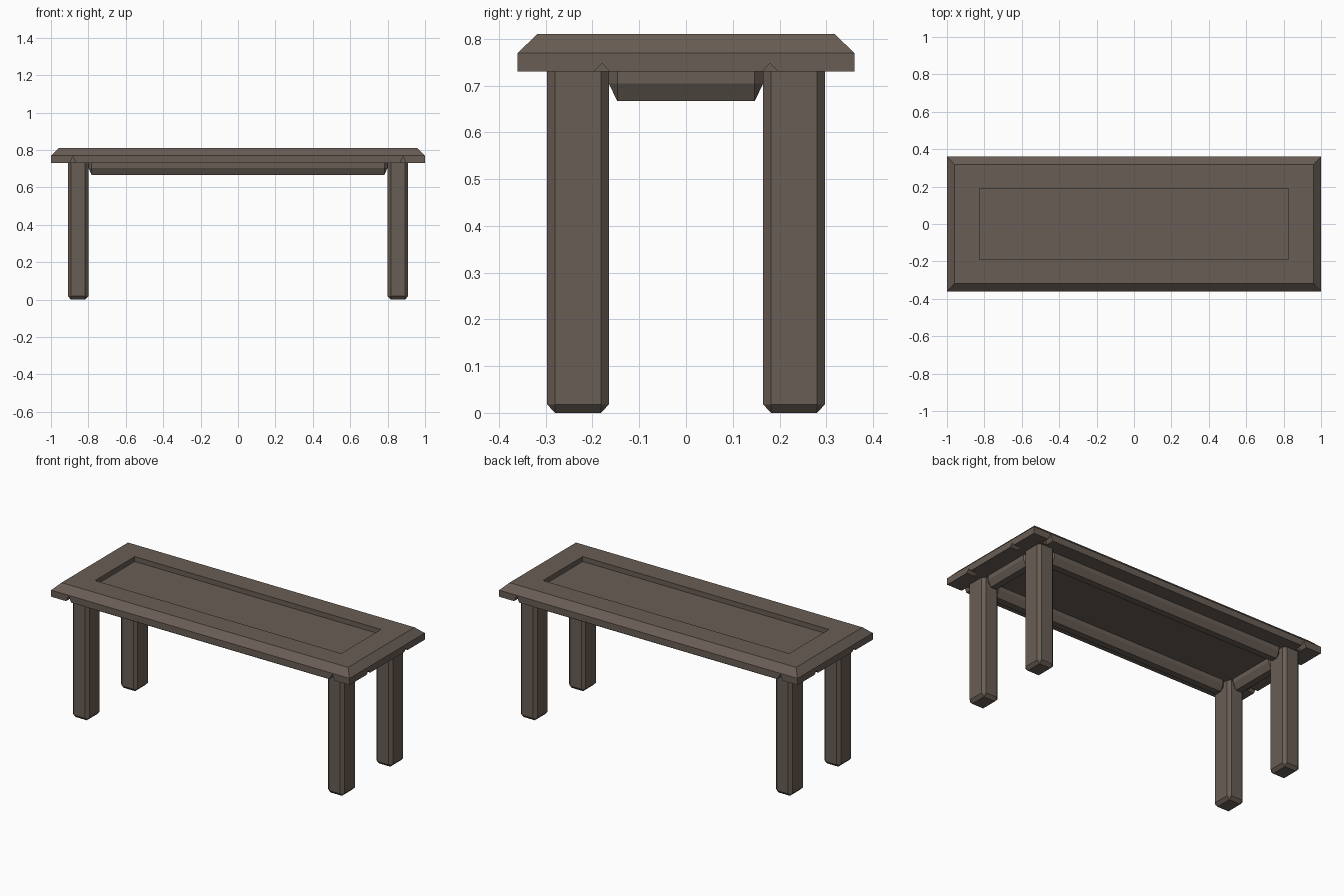
import bpy, bmesh
from mathutils import Vector

if "Cube" in bpy.data.objects:
    bpy.data.objects.remove(bpy.data.objects["Cube"])

wood = bpy.data.materials.new("dark_wood")
wood.diffuse_color = (0.14, 0.11, 0.09, 1)
wood.use_nodes = True
wood.node_tree.nodes["Principled BSDF"].inputs["Base Color"].default_value = wood.diffuse_color


def finish(name, bm):
    bmesh.ops.recalc_face_normals(bm, faces=bm.faces)
    me = bpy.data.meshes.new(name)
    bm.to_mesh(me)
    bm.free()
    me.materials.append(wood)
    ob = bpy.data.objects.new(name, me)
    bpy.context.collection.objects.link(ob)
    return ob


def chamfer_box(name, center, size, cut):
    """Box with one flat chamfer; cut is the chamfer width along each axis."""
    bm = bmesh.new()
    bmesh.ops.create_cube(bm, size=1)
    bmesh.ops.scale(bm, vec=[s / c for s, c in zip(size, cut)], verts=bm.verts)
    bmesh.ops.bevel(bm, geom=bm.edges[:], offset=1, segments=1,
                    affect='EDGES', profile=0.5)
    bmesh.ops.scale(bm, vec=cut, verts=bm.verts)
    bmesh.ops.translate(bm, vec=center, verts=bm.verts)
    return finish(name, bm)


# Table top: stacked rectangles with sloped upper edge and sunken panel
bm = bmesh.new()
rings = []
for x, y, z in [(1, .36, .73), (1, .36, .77), (.96, .318, .81),
                (.825, .19, .81), (.825, .19, .78)]:
    rings.append([bm.verts.new((sx * x, sy * y, z))
                  for sx, sy in ((-1, -1), (1, -1), (1, 1), (-1, 1))])
for a, b in zip(rings, rings[1:]):
    for i in range(4):
        j = (i + 1) % 4
        bm.faces.new((a[i], a[j], b[j], b[i]))
bm.faces.new(rings[0][::-1])
bm.faces.new(rings[-1])
top = finish("table_top", bm)

# Small triangular notches in the lower edge of the top, above the legs
bm = bmesh.new()


def notch(outer, inward, along, half, height):
    p, d, t = Vector(outer), Vector(inward), Vector(along)
    tri = [p - t * half * 1.5 - Vector((0, 0, height / 2)),
           p + t * half * 1.5 - Vector((0, 0, height / 2)),
           p + Vector((0, 0, height))]
    a = [bm.verts.new(q - d * .01) for q in tri]
    b = [bm.verts.new(q + d * .05) for q in tri]
    bm.faces.new(a)
    bm.faces.new(b[::-1])
    for i in range(3):
        j = (i + 1) % 3
        bm.faces.new((a[i], b[i], b[j], a[j]))


for sx in (-1, 1):
    for sy in (-1, 1):
        notch((sx * .883, sy * .36, .73), (0, -sy, 0), (1, 0, 0), .017, .035)
        notch((sx, sy * .18, .73), (-sx, 0, 0), (0, 1, 0), .017, .018)
cutter = finish("notch_cutter", bm)
cutter.hide_render = True
cutter.hide_set(True)
mod = top.modifiers.new("notches", 'BOOLEAN')
mod.operation = 'DIFFERENCE'
mod.solver = 'EXACT'
mod.object = cutter

# Legs
for sx, nx in ((-1, "left"), (1, "right")):
    for sy, ny in ((-1, "front"), (1, "back")):
        chamfer_box(f"{ny}_{nx}_leg", (sx * .855, sy * .231, .375),
                    (.11, .132, .75), (.017, .017, .018))

# Aprons between the legs
for s, n in ((-1, "front"), (1, "back")):
    chamfer_box(n + "_apron", (0, s * .231, .7185), (1.6, .08, .103), (.018, .02, .037))
for s, n in ((-1, "left"), (1, "right")):
    chamfer_box(n + "_apron", (s * .855, 0, .7185), (.08, .33, .103), (.02, .018, .037))
